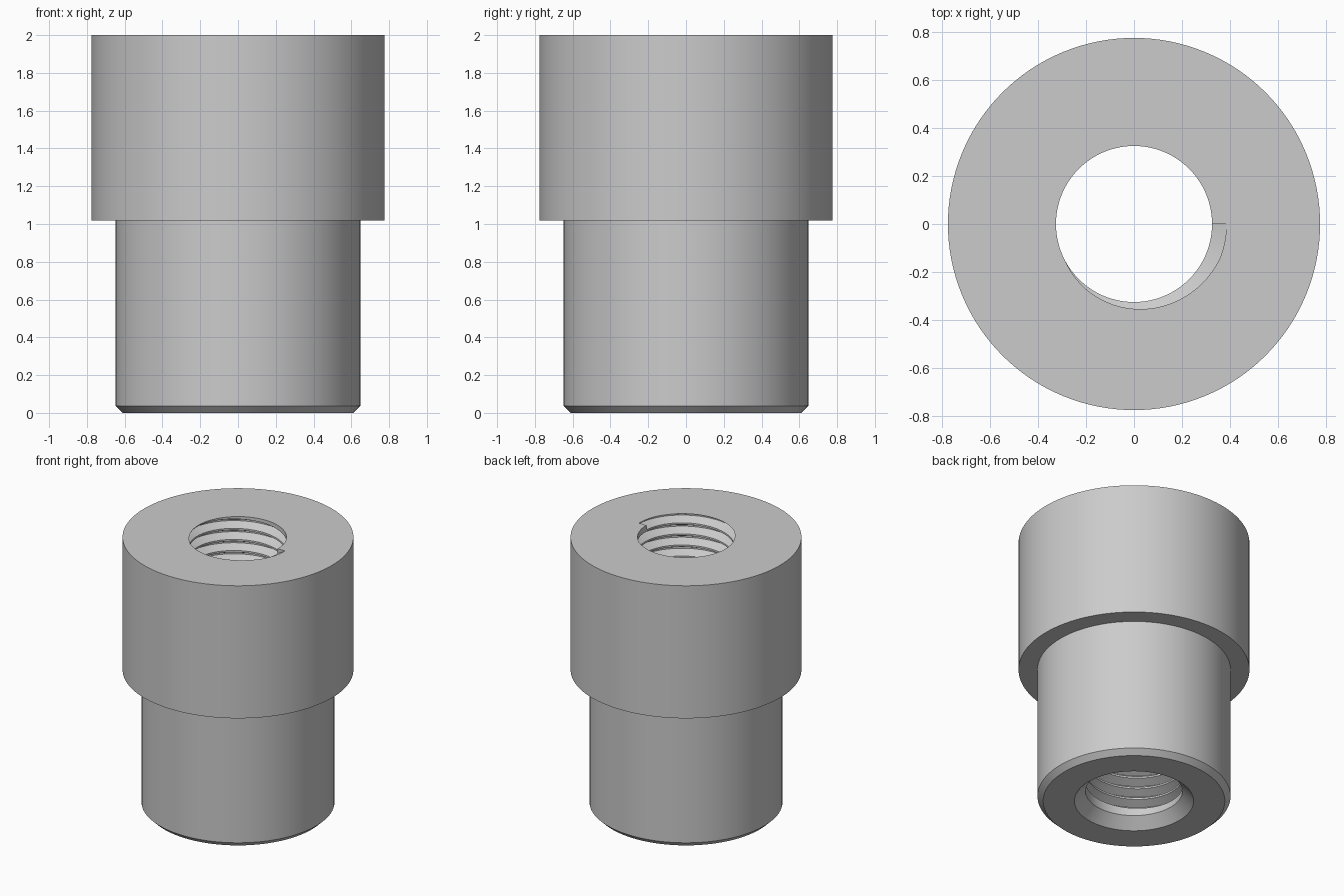
import bpy, bmesh, math

cube = bpy.data.objects.get("Cube")
if cube:
    bpy.data.objects.remove(cube, do_unlink=True)

SEGMENTS = 128
HEIGHT = 2.0
PITCH = 0.082
CREST, ROOT = 0.325, 0.385
THREAD_BOTTOM = 0.12
ROOT_HALF, FLANK_END = 0.06, 0.42      # groove shape as fractions of the pitch

# Outer wall from the countersink round to the top rim: (radius, z)
OUTER = [(CREST, THREAD_BOTTOM), (CREST, 0.075), (0.4, 0), (0.61, 0), (0.648, 0.037),
         (0.648, 1.018), (0.775, 1.018), (0.775, HEIGHT)]


def bore_radius(turn, z):
    """Radius of the right-handed threaded bore; turn runs from -1 to 0."""
    if z <= THREAD_BOTTOM:
        return CREST
    d = turn + (HEIGHT - z) / PITCH
    dist = -d if d < 0 else abs(d - round(d))
    t = (dist - ROOT_HALF) / (FLANK_END - ROOT_HALF)
    return ROOT + (CREST - ROOT) * min(max(t, 0), 1)


def section(turn):
    """Closed cross-section of the wall at one angle."""
    levels = [FLANK_END - 1, -FLANK_END, -ROOT_HALF]
    for k in range(int((HEIGHT - THREAD_BOTTOM) / PITCH) + 2):
        levels += [k + f for f in (ROOT_HALF, FLANK_END, 1 - FLANK_END, 1 - ROOT_HALF)]
    zs = [HEIGHT] + [HEIGHT + PITCH * (turn - level) for level in levels]
    zs = [min(max(z, THREAD_BOTTOM), HEIGHT) for z in zs]
    return OUTER + [(bore_radius(turn, z), z) for z in zs]


# Sweep the section around the axis
bm = bmesh.new()
columns = []
for i in range(SEGMENTS + 1):
    turn = i / SEGMENTS - 1
    a = turn * math.tau
    columns.append([bm.verts.new((r * math.cos(a), r * math.sin(a), z))
                    for r, z in section(turn)])
for left, right in zip(columns, columns[1:]):
    for j in range(len(left)):
        k = (j + 1) % len(left)
        bm.faces.new((left[j], right[j], right[k], left[k]))

# End wall where the thread groove runs out at the top
bm.faces.new([bm.verts.new((r, 0, z)) for r, z in (
    (CREST, HEIGHT), (ROOT, HEIGHT), (ROOT, HEIGHT - ROOT_HALF * PITCH),
    (CREST, HEIGHT - FLANK_END * PITCH))])

bmesh.ops.remove_doubles(bm, verts=bm.verts, dist=0.00005)
bmesh.ops.dissolve_degenerate(bm, edges=bm.edges, dist=0.00005)
bmesh.ops.recalc_face_normals(bm, faces=bm.faces)

mesh = bpy.data.meshes.new("threaded_bushing")
bm.to_mesh(mesh)
bm.free()
bushing = bpy.data.objects.new("threaded_bushing", mesh)
bpy.context.collection.objects.link(bushing)

# Plain grey metal
grey = bpy.data.materials.new("light_grey")
grey.use_nodes = True
grey.diffuse_color = (0.6, 0.6, 0.6, 1)
grey.node_tree.nodes["Principled BSDF"].inputs["Base Color"].default_value = (0.6, 0.6, 0.6, 1)
mesh.materials.append(grey)

bpy.ops.object.select_all(action='DESELECT')
bushing.select_set(True)
bpy.context.view_layer.objects.active = bushing
bpy.ops.object.shade_smooth_by_angle(angle=math.radians(30))
